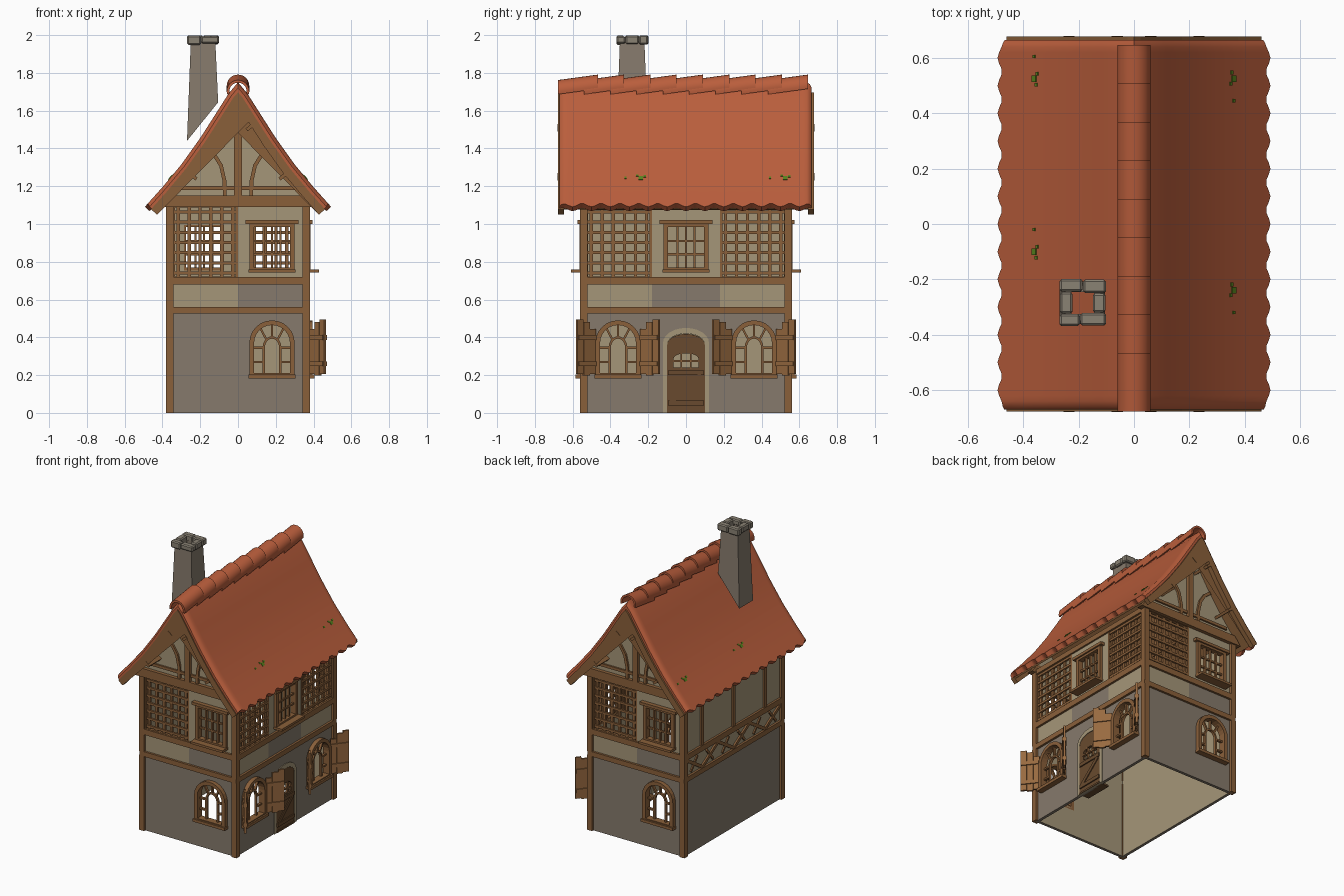
import bpy, bmesh, math, random
from mathutils import Matrix, Vector

if "Cube" in bpy.data.objects:
    bpy.data.objects.remove(bpy.data.objects["Cube"])

random.seed(4)

def material(name, r, g, b):
    m = bpy.data.materials.new(name)
    lin = [((c / 255 + 0.055) / 1.055) ** 2.4 for c in (r, g, b)]
    m.diffuse_color = (*lin, 1)
    m.use_nodes = True
    m.node_tree.nodes["Principled BSDF"].inputs["Base Color"].default_value = m.diffuse_color
    return m

TILE = material("terracotta", 186, 94, 60)
PLASTER = material("plaster", 165, 150, 120)
STONE = material("grey_stone", 134, 122, 108)
TIMBER = material("timber", 138, 96, 58)
DOOR = material("dark_wood", 104, 74, 46)
SHUT = material("light_wood", 152, 106, 64)
CAP = material("cap_stone", 138, 130, 116)
MOSS = material("moss", 88, 132, 30)

BASE = Matrix(((1, 0, 0, 0), (0, 0, -1, 0), (0, 1, 0, 0), (0, 0, 0, 1)))

def facade(k):
    """Maps (across, up, outward) to the world; 0 front, 1 right, 2 back, 3 left."""
    return Matrix.Rotation(k * math.pi / 2, 4, 'Z') @ BASE

def rect(u0, u1, v0, v1):
    return [(u0, v0), (u1, v0), (u1, v1), (u0, v1)]

def arch(u0, u1, v0, vs, vt, n=12):
    c, r = (u0 + u1) / 2, (u1 - u0) / 2
    return [(u0, v0), (u1, v0)] + [(c + r * math.cos(math.pi * i / n),
            vs + (vt - vs) * math.sin(math.pi * i / n)) for i in range(n + 1)]

def strip(pts, width):
    """Outline of a bar that follows a path."""
    p = [Vector(q) for q in pts]
    a, b = [], []
    for i, q in enumerate(p):
        t = (p[min(i + 1, len(p) - 1)] - p[max(i - 1, 0)]).normalized()
        n = Vector((-t.y, t.x)) * width / 2
        a.append(tuple(q - n))
        b.append(tuple(q + n))
    return a + b[::-1]

def plate(bm, F, outer, w0, w1, holes=()):
    layers = ([], [])
    for loop in [outer, *holes]:
        r = [[bm.verts.new(F @ Vector((u, v, w))) for u, v in loop] for w in (w0, w1)]
        n = len(loop)
        for i in range(n):
            j = (i + 1) % n
            bm.faces.new((r[0][i], r[0][j], r[1][j], r[1][i]))
        for s in (0, 1):
            if holes:
                layers[s].extend(bm.edges.get((r[s][i], r[s][(i + 1) % n])) for i in range(n))
            else:
                bm.faces.new(r[s])
    if holes:
        for es in layers:
            bmesh.ops.triangle_fill(bm, use_beauty=True, edges=es, normal=F.to_3x3() @ Vector((0, 0, 1)))

def done(name, bm, mat, smooth=False, lining=False):
    bmesh.ops.recalc_face_normals(bm, faces=bm.faces[:])
    me = bpy.data.meshes.new(name)
    me.materials.append(mat)
    if lining:  # inner wall faces are plastered
        me.materials.append(PLASTER)
        for f in bm.faces:
            if f.normal.xy.dot(f.calc_center_median().xy) < -0.2:
                f.material_index = 1
    bm.to_mesh(me)
    bm.free()
    o = bpy.data.objects.new(name, me)
    bpy.context.collection.objects.link(o)
    if smooth:
        bpy.context.view_layer.objects.active = o
        o.select_set(True)
        bpy.ops.object.shade_smooth_by_angle(angle=math.radians(35))
        o.select_set(False)

low, plas, beams, frames, bars, lattice, door, shut = [bmesh.new() for _ in range(8)]

def arched_window(F, c, D):
    plate(frames, F, arch(c - .12, c + .12, .185, .37, .49), D - .02, D + .03,
          [arch(c - .095, c + .095, .21, .37, .465)])
    plate(frames, F, rect(c - .125, c + .125, .183, .203), D, D + .04)
    plate(bars, F, arch(c - .05, c + .05, .205, .345, .405), D - .012, D + .006,
          [arch(c - .038, c + .038, .21, .345, .393)])
    for s in (-1, 1):
        for a, b in (((.045, .27), (.1, .27)), ((.045, .345), (.1, .345)), ((.028, .385), (.06, .445))):
            plate(bars, F, strip([(c + s * a[0], a[1]), (c + s * b[0], b[1])], .011), D - .012, D + .006)
    plate(bars, F, rect(c - .006, c + .006, .395, .47), D - .012, D + .006)

def square_window(F, c, D):
    plate(frames, F, rect(c - .12, c + .12, .745, 1.005), D - .02, D + .02,
          [rect(c - .095, c + .095, .77, .985)])
    plate(frames, F, rect(c - .14, c + .14, 1.0, 1.02), D, D + .03)
    plate(frames, F, rect(c - .125, c + .125, .742, .758), D, D + .065)
    for u in (-.045, 0, .045):
        plate(bars, F, rect(c + u - .006, c + u + .006, .765, .99), D - .012, D + .006)
    for v in (.84, .91):
        plate(bars, F, rect(c - .1, c + .1, v - .006, v + .006), D - .01, D + .004)

def lattice_panel(F, a, b, D):
    plate(lattice, F, rect(a, b, .71, 1.1), D - .02, D + .003, [rect(a + .012, b - .012, .722, 1.088)])
    for i in range(1, 7):
        u = a + (b - a) * (i - .5) / 6
        plate(lattice, F, rect(u - .009, u + .009, .715, 1.095), D - .02, D - .004)
    for i in range(7):
        v = .74 + i * .054
        plate(lattice, F, rect(a, b, v - .008, v + .008), D - .012, D + .002)

def shutter(F, hinge, D, side):
    a = math.radians(38)
    M = F @ Matrix.Translation((hinge, 0, D + .02)) @ Matrix.Rotation(-a if side > 0 else math.pi + a, 4, 'Y')
    for i, (bot, top) in enumerate(((.205, .445), (.198, .48), (.205, .495))):
        plate(shut, M, rect(i * .042, i * .042 + .04, bot, top), -.007, .007)
    for v in (.26, .40):
        plate(shut, M, rect(.004, .12, v - .013, v + .013), -.014, .014)

# Four facades
for k in range(4):
    F = facade(k)
    W, D = (.545, .365) if k % 2 else (.365, .545)
    arched = {0: [.18], 1: [-.36, .36], 2: [.18], 3: []}[k]
    holes = [arch(c - .11, c + .11, .2, .37, .48) for c in arched]
    if k == 1:
        holes.append(arch(-.1, .1, .004, .36, .42))
    plate(low, F, rect(-W, W, 0, .545), D - .02, D, holes)
    for c in arched:
        arched_window(F, c, D)
        if k == 1:
            shutter(F, c + .12, D, 1)
            shutter(F, c - .12, D, -1)
    # horizontal beams
    for v0, v1 in ((.525, .56), (.68, .72)):
        plate(beams, F, rect(-W - .012, W + .012, v0, v1), D - .01, D + .015)
    if k % 2 == 0:  # gable ends
        plate(plas, F, rect(-W, 0, .545, .71), D - .02, D)
        plate(low, F, rect(0, W, .545, .71), D - .02, D)
        plate(plas, F, rect(0, W, .71, 1.12), D - .02, D, [rect(.075, .285, .755, .995)])
        square_window(F, .18, D)
        lattice_panel(F, -.345, 0, D)
        plate(plas, F, [(-.36, 1.09), (.36, 1.09), (.36, 1.17), (.2, 1.39), (0, 1.67),
                        (-.2, 1.39), (-.36, 1.17)], D - .02, D)
        plate(beams, F, [(-.41, 1.09), (.41, 1.09), (.365, 1.15), (-.365, 1.15)], D - .02, D + .025)
        plate(beams, F, rect(-.02, .02, 1.14, 1.66), D - .01, D + .025)
        plate(beams, F, rect(-.31, .31, 1.18, 1.2), D - .01, D + .012)
        for s in (-1, 1):
            plate(beams, F, strip([(s * .07, 1.15), (s * .072, 1.23), (s * .09, 1.31),
                                   (s * .125, 1.365), (s * .17, 1.4)], .02), D - .01, D + .014)
    elif k == 1:  # entrance side
        for a, b, bm in ((-W, -.18, plas), (-.18, .18, low), (.18, W, plas)):
            plate(bm, F, rect(a, b, .545, .71), D - .02, D)
        plate(plas, F, rect(-.18, .18, .71, 1.12), D - .02, D, [rect(-.105, .105, .755, .995)])
        square_window(F, 0, D)
        lattice_panel(F, -.53, -.18, D)
        lattice_panel(F, .18, .53, D)
        plate(plas, F, arch(-.122, .122, 0, .37, .45), D - .01, D + .006, [arch(-.1, .1, .004, .36, .42)])
        plate(door, F, arch(-.1, .1, .005, .36, .418), D - .015, D + .004, [arch(-.065, .065, .24, .29, .315)])
        for u in (-.025, .025):
            plate(bars, F, rect(u - .005, u + .005, .235, .318), D - .01, D + .008)
        plate(bars, F, rect(-.068, .068, .27, .279), D - .01, D + .008)
        for v in (.04, .2):
            plate(door, F, rect(-.095, .095, v, v + .025), D, D + .012)
        plate(door, F, strip([(-.08, .06), (.08, .2)], .025), D, D + .01)
        plate(door, F, rect(-.1, .1, .0, .012), D - .07, D + .01)
    else:  # plain side
        plate(plas, F, rect(-W, W, .545, 1.12), D - .02, D)
        for u in (-.35, 0, .35):
            plate(beams, F, rect(u - .014, u + .014, .72, 1.11), D - .01, D + .012)
        for i in range(6):
            a = -.525 + i * .175
            v = (.565, .675) if i % 2 else (.675, .565)
            plate(beams, F, strip([(a, v[0]), (a + .175, v[1])], .022), D - .005, D + .012)
            plate(beams, F, strip([(a + .05, .62 - .045 * (-1) ** i), (a + .125, .62 + .045 * (-1) ** i)],
                                  .016), D - .005, D + .009)
    if k % 2:
        plate(beams, F, rect(-W, W, 1.075, 1.11), D - .01, D + .012)

# Corner posts
F = facade(0)
for sx in (-1, 1):
    for sy in (-1, 1):
        for z0, z1 in ((0, .53), (.555, 1.1)):
            plate(beams, F, rect(sx * .361 - .019, sx * .361 + .019, z0, z1), sy * .541 - .019, sy * .541 + .019)

done("stone_walls", low, STONE, lining=True)
done("plaster_walls", plas, PLASTER)
done("timber_beams", beams, TIMBER)
done("window_frames", frames, TIMBER)
done("window_bars", bars, TIMBER)
done("lattice_panels", lattice, TIMBER)
done("front_door", door, DOOR)
done("shutters", shut, SHUT)

# Roof profile, ridge to eave
P = [Vector(p) for p in ((0, 1.75), (.05, 1.69), (.12, 1.58), (.2, 1.455), (.3, 1.315), (.4, 1.195), (.485, 1.10))]

def cross(d, slide=0):
    right = [(0, P[0].y - d / .62)]
    for i in range(1, len(P)):
        t = (P[min(i + 1, len(P) - 1)] - P[i - 1]).normalized()
        q = P[i] - Vector((-t.y, t.x)) * d + t * (slide if i == len(P) - 1 else 0)
        right.append((q.x, q.y))
    return [(-x, z) for x, z in right[:0:-1]] + right

# Tiled roof skin with a scalloped eave and rounded ends
bm = bmesh.new()
ys = [(-.67, .018), (-.66, .006)] + [(-.64 + i * .02, 0) for i in range(65)] + [(.655, .006), (.665, .018)]
prev = None
for y, d in ys:
    s = .012 * math.cos(y * math.tau / .1)
    ring = [bm.verts.new((x, y, z)) for x, z in cross(d, s) + cross(.035, s)[::-1]]
    if prev:
        for i in range(len(ring)):
            j = (i + 1) % len(ring)
            bm.faces.new((prev[i], prev[j], ring[j], ring[i]))
    else:
        bm.faces.new(ring)
    prev = ring
bm.faces.new(prev)
done("tiled_roof", bm, TILE, smooth=True)

# Wooden underside, barge boards and purlins
bm = bmesh.new()
plate(bm, F, cross(.034, -.012) + cross(.048, -.012)[::-1], -.655, .655)
for s in (-1, 1):
    plate(bm, F, cross(.033) + cross(.076)[::-1], s * .645, s * .677)
    for x, z in ((.235, 1.25), (.06, 1.51)):
        plate(bm, F, strip([(s * (x - .015), z - .012), (s * (x + .015), z + .012)], .018), -.68, .68)
done("roof_timbers", bm, TIMBER)

# Overlapping ridge tiles
bm = bmesh.new()
for i in range(9):
    y0 = -.678 + i * .139
    prev = None
    for y, zc in ((y0, 1.702), (y0 + .212, 1.731)):
        ring = []
        for r, seq in ((.06, range(15)), (.046, range(14, -1, -1))):
            for j in seq:
                a = math.radians(-15 + 210 * j / 14)
                ring.append(bm.verts.new((r * math.cos(a), y, zc + r * math.sin(a))))
        if prev:
            for j in range(30):
                bm.faces.new((prev[j], prev[(j + 1) % 30], ring[(j + 1) % 30], ring[j]))
            bm.faces.new(ring)
        else:
            bm.faces.new(ring)
        prev = ring
done("ridge_tiles", bm, TILE, smooth=True)

# Hollow tapered chimney, its foot cut along the roof slope
bm = bmesh.new()
rings = []
for t in (0, .025):
    for top in (0, 1):
        x0, x1, y0, y1 = (-.25, -.12, -.35, -.22) if top else (-.27, -.105, -.362, -.208)
        rings.append([bm.verts.new((x, y, 1.965 if top else 1.44 + (x + .27) * 1.24)) for x, y in
                      rect(x0 + t, x1 - t, y0 + t, y1 - t)])
for a, b in ((0, 1), (1, 3), (3, 2), (2, 0)):
    for i in range(4):
        j = (i + 1) % 4
        bm.faces.new((rings[a][i], rings[a][j], rings[b][j], rings[b][i]))
done("chimney", bm, STONE)

# Chimney cap stones
bm = bmesh.new()
for x0, x1, y0, y1 in ((-.27, -.185, -.245, -.198), (-.185, -.1, -.25, -.2), (-.27, -.195, -.37, -.325),
                       (-.195, -.1, -.368, -.32), (-.268, -.222, -.325, -.245), (-.15, -.102, -.32, -.25)):
    part = bmesh.new()
    plate(part, Matrix(), rect(x0 + .001, x1 - .001, y0 + .001, y1 - .001),
          1.948 + random.uniform(0, .008), 2.0 - random.uniform(0, .008))
    bmesh.ops.bevel(part, geom=part.edges[:], offset=.007, segments=1, affect='EDGES')
    tmp = bpy.data.meshes.new("tmp")
    part.to_mesh(tmp)
    part.free()
    bm.from_mesh(tmp)
    bpy.data.meshes.remove(tmp)
done("chimney_cap", bm, CAP)

# Small moss tufts on the tiles
bm = bmesh.new()
for s, y in ((1, -.24), (1, .525), (-1, .525), (-1, -.1)):
    M = Matrix(((0, -s * .64, s * .77, s * .36), (s, 0, 0, y), (0, .77, .64, 1.243), (0, 0, 0, 1)))
    for u, v, r in ((0, 0, .012), (.022, .012, .007), (-.018, .016, .006), (-.08, 0, .006)):
        plate(bm, M, rect(u - r, u + r, v - r, v + r), -.004, .004)
done("moss_tufts", bm, MOSS)
